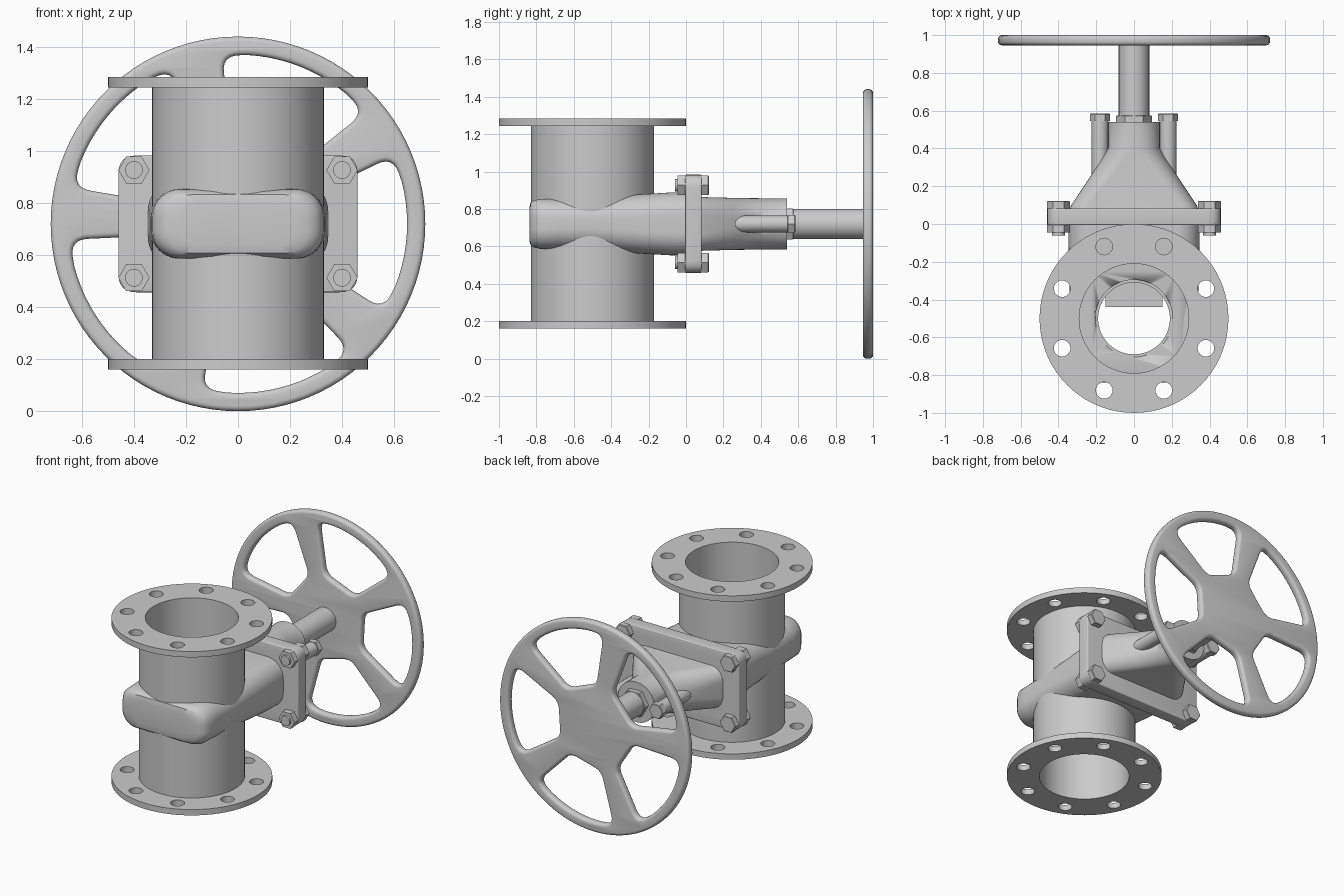
import bpy, bmesh
from math import pi, sin, cos, radians, asin

if "Cube" in bpy.data.objects:
    bpy.data.objects.remove(bpy.data.objects["Cube"])

CY, CZ = -0.5, 0.72   # pipe axis y, stem axis z


def finish(name, bm, angle=32):
    bmesh.ops.remove_doubles(bm, verts=bm.verts, dist=1e-5)
    bmesh.ops.recalc_face_normals(bm, faces=bm.faces)
    me = bpy.data.meshes.new(name)
    bm.to_mesh(me)
    bm.free()
    ob = bpy.data.objects.new(name, me)
    bpy.context.collection.objects.link(ob)
    smooth(ob, angle)
    return ob


def smooth(ob, angle=32):
    bpy.ops.object.select_all(action='DESELECT')
    ob.select_set(True)
    bpy.context.view_layer.objects.active = ob
    bpy.ops.object.shade_smooth_by_angle(angle=radians(angle))


def circle(r, n=64, x=0, y=0):
    return [(x + r * cos(2 * pi * i / n), y + r * sin(2 * pi * i / n)) for i in range(n)]


def fillet(pts, n=6):
    """Round each (x, y, d) corner, cutting back d along both edges."""
    out = []
    for i, (x, y, d) in enumerate(pts):
        if d == 0:
            out.append((x, y))
            continue
        ends = []
        for q in (pts[i - 1], pts[(i + 1) % len(pts)]):
            length = ((q[0] - x) ** 2 + (q[1] - y) ** 2) ** 0.5
            ends.append((x + (q[0] - x) * d / length, y + (q[1] - y) * d / length))
        (ax, ay), (bx, by) = ends
        for k in range(n + 1):
            t = k / n
            out.append(((1 - t) ** 2 * ax + 2 * t * (1 - t) * x + t * t * bx,
                        (1 - t) ** 2 * ay + 2 * t * (1 - t) * y + t * t * by))
    return out


def plate(name, outlines, loc, thick, bevel=0.0, facing_y=False):
    """Flat plate with holes from filled 2D outlines."""
    cu = bpy.data.curves.new(name, 'CURVE')
    cu.dimensions, cu.fill_mode = '2D', 'BOTH'
    cu.extrude = thick / 2 - bevel
    cu.bevel_depth, cu.offset, cu.bevel_resolution = bevel, -bevel, 3
    for pts in outlines:
        sp = cu.splines.new('POLY')
        sp.points.add(len(pts) - 1)
        for p, (x, y) in zip(sp.points, pts):
            p.co = (x, y, 0, 1)
        sp.use_cyclic_u = True
    ob = bpy.data.objects.new(name, cu)
    bpy.context.collection.objects.link(ob)
    ob.location = loc
    if facing_y:
        ob.rotation_euler.x = pi / 2
    bpy.ops.object.select_all(action='DESELECT')
    ob.select_set(True)
    bpy.context.view_layer.objects.active = ob
    bpy.ops.object.convert(target='MESH')
    ob = bpy.context.view_layer.objects.active
    bm = bmesh.new()
    bm.from_mesh(ob.data)
    bmesh.ops.remove_doubles(bm, verts=bm.verts, dist=1e-5)
    bmesh.ops.recalc_face_normals(bm, faces=bm.faces)
    bm.to_mesh(ob.data)
    bm.free()
    smooth(ob)
    return ob


def skin(name, rings, caps=True, closed=False):
    bm = bmesh.new()
    vs = [[bm.verts.new(p) for p in ring] for ring in rings]
    n = len(vs[0])
    for a, b in zip(vs, vs[1:] + ([vs[0]] if closed else [])):
        for i in range(n):
            bm.faces.new((a[i], a[(i + 1) % n], b[(i + 1) % n], b[i]))
    if caps:
        bm.faces.new(vs[0])
        bm.faces.new(vs[-1])
    return finish(name, bm)


def loft(name, sections):
    """Rounded-rectangle sections (y, half width, half height, corner radius)."""
    rings = []
    for y, w, h, r in sections:
        ring = []
        for q, (sx, sz) in enumerate(((1, 1), (-1, 1), (-1, -1), (1, -1))):
            for k in range(11):
                a = (q + k / 10) * pi / 2
                ring.append((sx * (w - r) + r * cos(a), y, CZ + sz * (h - r) + r * sin(a)))
        rings.append(ring)
    return skin(name, rings)


def rod(name, x, z, r, y0, y1, sides=32, tip=0.0):
    """Bar along y with an optional rounded start and slightly broken end edge."""
    prof = [(y0 + tip * (1 - sin(t * pi / 12)), max(r * sin(pi / 2 * t / 6), .002))
            for t in range(6)] if tip else []
    prof += [(y0 + tip, r), (y1 - .004, r), (y1, r - .004)]
    return skin(name, [[(x + u, y, z + v) for u, v in circle(q, sides)] for y, q in prof])


# Pipe with the narrower valve seat inside
prof = [(.33, .19), (.33, 1.26), (.29, 1.26), (.29, .85), (.19, .85),
        (.19, .59), (.29, .59), (.29, .19)]
skin("pipe", [[(x, y, z) for x, y in circle(r, 64, 0, CY)] for r, z in prof],
     caps=False, closed=True)

# Pipe flanges with eight bolt holes
holes = [circle(.044, 24, .412 * cos(a), .412 * sin(a))
         for a in (radians(22.5 + 45 * i) for i in range(8))]
for name, z in (("bottom_flange", .18), ("top_flange", 1.264)):
    plate(name, [circle(.5, 72), circle(.29, 64)] + holes, (0, CY, z), .04)

# Gate housing that bulges through the pipe, bored for the flow
housing = loft("gate_housing", [
    (-.838, .22, .085, .08), (-.832, .27, .112, .09), (-.815, .305, .125, .10),
    (-.78, .328, .133, .105), (-.70, .333, .134, .11), (-.50, .338, .138, .115),
    (-.25, .343, .158, .12), (-.08, .347, .168, .12), (.02, .347, .168, .12)])
bore = skin("bore_cutter", [[(x, y, z) for x, y in circle(.205, 64, 0, CY)] for z in (.4, 1.1)])
bore.hide_render = True
bore.hide_set(True)
cut = housing.modifiers.new("bore", 'BOOLEAN')
cut.operation, cut.object, cut.solver = 'DIFFERENCE', bore, 'EXACT'

# Partly raised gate
plate("gate", [[(-.15, -.44), (.15, -.44), (.15, -.28), (-.15, -.28)]], (0, 0, CZ), .1)

# Bonnet: plate, tapered neck and gland
plate("bonnet_flange", [fillet([(.46, .263, .07), (-.46, .263, .07),
                                (-.46, -.263, .07), (.46, -.263, .07)])],
      (0, .039, CZ), .088, .006, True)
loft("bonnet", [(.07, .342, .145, .09), (.10, .332, .143, .09), (.25, .232, .139, .115),
                (.40, .137, .137, .132), (.54, .137, .137, .132)])
rod("gland_nut", 0, CZ, .095, .535, .575, 6)

# Bonnet bolts and gland bolts
for sx in (-1, 1):
    for sz in (-1, 1):
        x, z = sx * .4, CZ + sz * .207
        rod("bonnet_bolt_head", x, z, .06, .08, .122, 6)
        rod("bonnet_nut", x, z, .06, -.045, 0, 6)
        rod("bonnet_bolt_shaft", x, z, .034, -.06, .02, 24)
    rod("gland_lug", sx * .18, CZ, .045, .25, .548, 24, tip=.05)
    rod("gland_bolt_head", sx * .18, CZ, .054, .545, .585, 6)

# Stem
rod("stem", 0, CZ, .081, .5, .96, 48)

# Handwheel: five spokes left between rounded openings
openings = []
edge = pi / 5 - asin(.1 / .65)
inner = (.27 * sin(pi / 5) - .062) / cos(pi / 5)
arc = [(.65 * cos(a), .65 * sin(a)) for a in (radians(-18 + 3.6 * i) for i in range(11))]
shape = fillet([(.27, -inner, .05), (.65 * cos(edge), -.65 * sin(edge), .07)]
               + [(x, y, 0) for x, y in arc]
               + [(.65 * cos(edge), .65 * sin(edge), .07), (.27, inner, .05)])
for i in range(5):
    a = radians(104.5 + 36 + 72 * i)
    openings.append([(x * cos(a) - y * sin(a), x * sin(a) + y * cos(a)) for x, y in shape])
plate("handwheel", [circle(.72, 96)] + openings, (0, .973, CZ), .054, .02, True)
